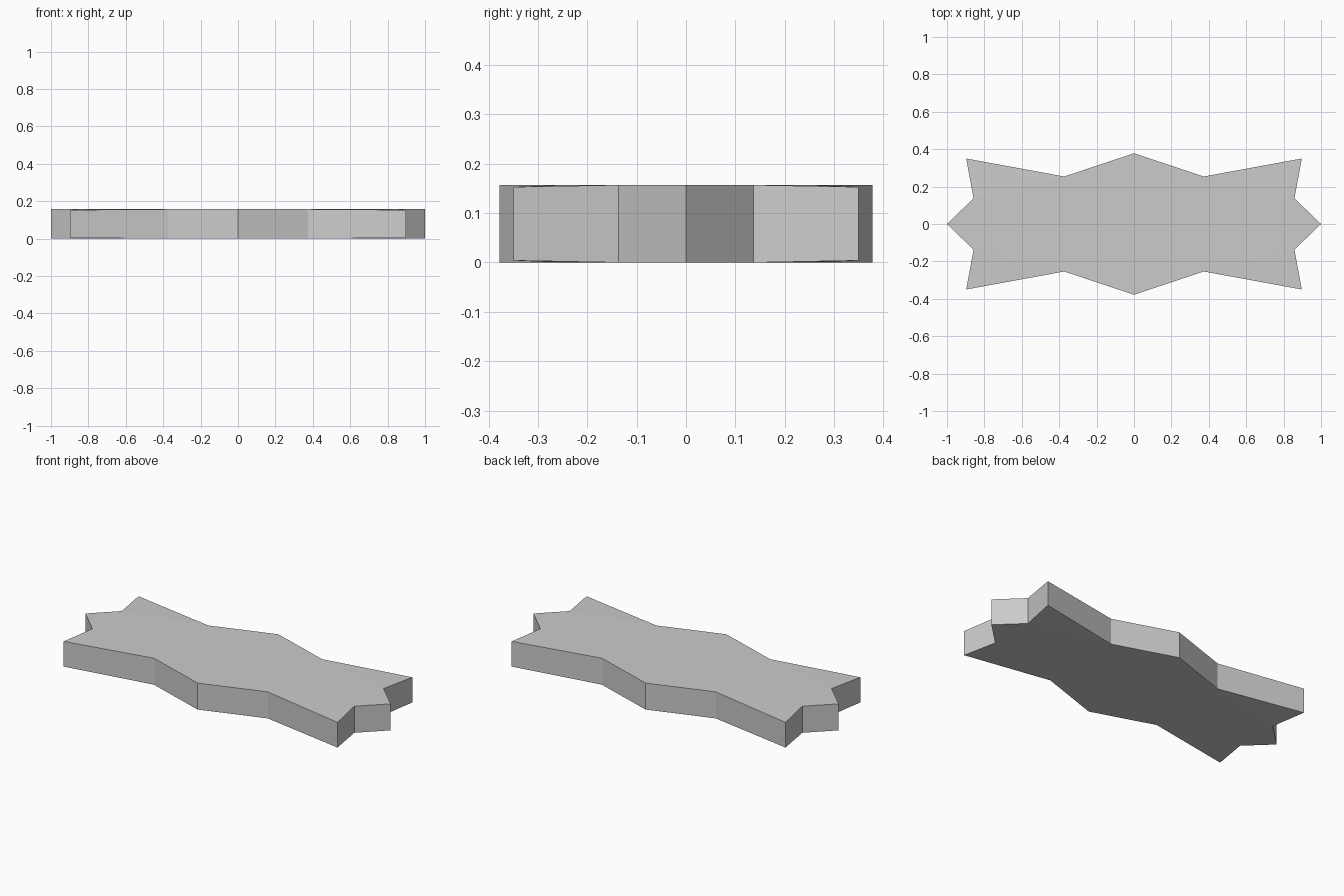
import bpy
import bmesh

cube = bpy.data.objects.get("Cube")
if cube:
    bpy.data.objects.remove(cube, do_unlink=True)

HEIGHT = 0.157
DROP = 0.004  # corner points are slightly thinner than the body

# One quadrant of the star outline: end point, inner notch, corner, side notch, side point
quadrant = [(1.0, 0.0), (0.858, 0.137), (0.897, 0.35), (0.373, 0.254), (0.0, 0.378)]
half = quadrant + [(-x, y) for x, y in quadrant[-2::-1]]
outline = half + [(x, -y) for x, y in half[-2:0:-1]]
corners = [i for i, (x, y) in enumerate(outline) if abs(abs(y) - 0.35) < 0.001]

grey = bpy.data.materials.new("plain grey")
grey.use_nodes = True
colour = (0.6, 0.6, 0.6, 1)
grey.diffuse_color = colour
grey.node_tree.nodes["Principled BSDF"].inputs["Base Color"].default_value = colour

bm = bmesh.new()


def ring(z, corner_z):
    """Vertices of the outline at one level, with the corners offset."""
    return [bm.verts.new((x, y, corner_z if i in corners else z))
            for i, (x, y) in enumerate(outline)]


bottom = ring(0, DROP)
top = ring(HEIGHT, HEIGHT - DROP)
count = len(outline)

# Flat centre and four sloping corner triangles on each cap
for level in (bottom, top):
    bm.faces.new([v for i, v in enumerate(level) if i not in corners])
    for i in corners:
        bm.faces.new((level[i - 1], level[i], level[(i + 1) % count]))

# Side walls
for i in range(count):
    j = (i + 1) % count
    bm.faces.new((bottom[i], bottom[j], top[j], top[i]))

bmesh.ops.recalc_face_normals(bm, faces=bm.faces)
mesh = bpy.data.meshes.new("star_slab")
bm.to_mesh(mesh)
bm.free()
mesh.materials.append(grey)
slab = bpy.data.objects.new("star_slab", mesh)
bpy.context.collection.objects.link(slab)
